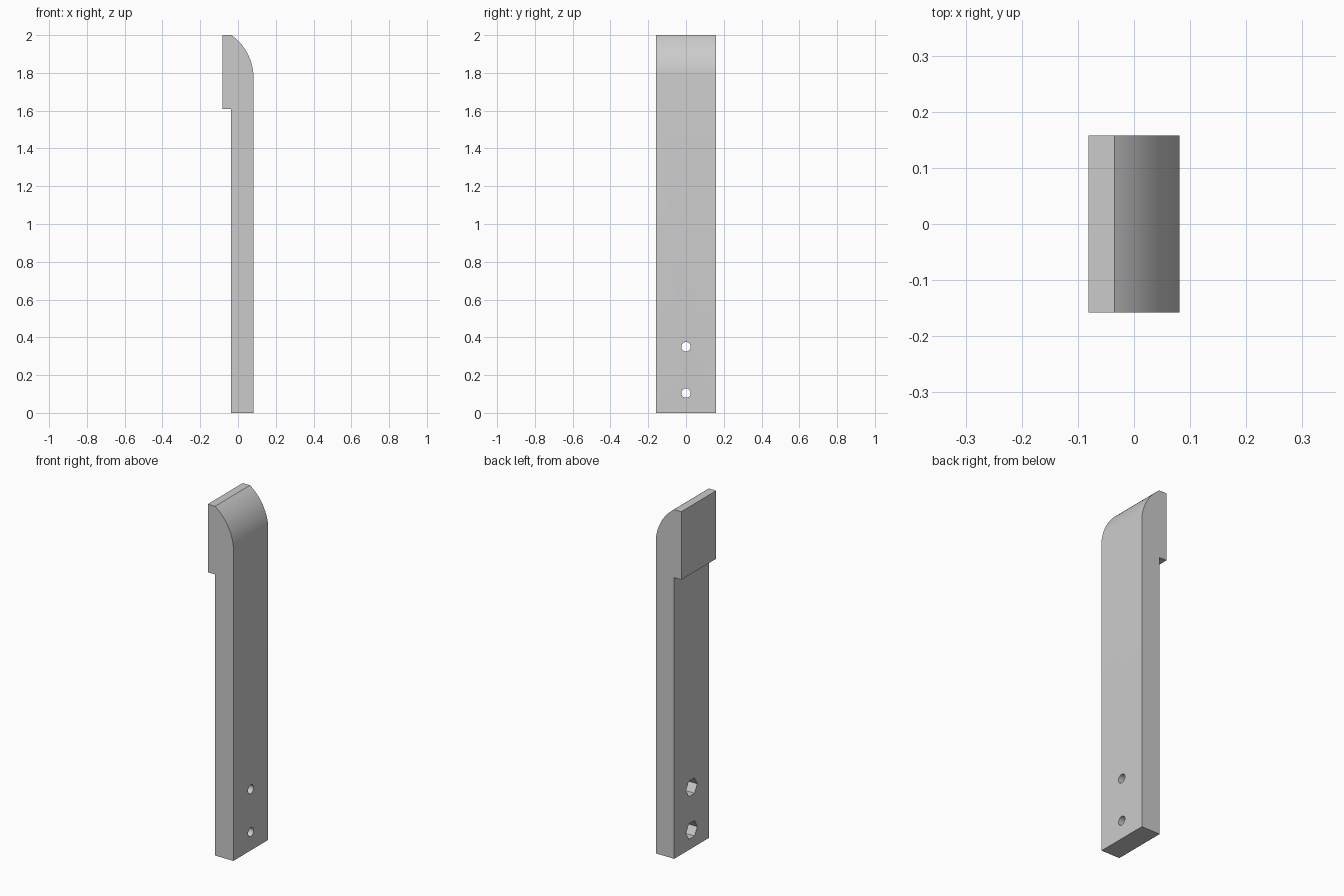
import bpy
import bmesh
from math import radians, sin, cos, pi
from mathutils import Matrix

cube = bpy.data.objects.get("Cube")
if cube:
    bpy.data.objects.remove(cube, do_unlink=True)

HALF_X, HALF_Y, HEIGHT = 0.081, 0.158, 2.0
SHAFT_X = -0.036      # plain face of the shaft, behind the lip
LIP_Z = 1.61          # underside of the lip
HOLE_HEIGHTS = (0.105, 0.35)

grey = bpy.data.materials.new("plain grey")
grey.use_nodes = True
colour = (0.6, 0.6, 0.6, 1)
grey.diffuse_color = colour
grey.node_tree.nodes["Principled BSDF"].inputs["Base Color"].default_value = colour


def add_object(name, bm):
    bmesh.ops.recalc_face_normals(bm, faces=bm.faces)
    mesh = bpy.data.meshes.new(name)
    bm.to_mesh(mesh)
    bm.free()
    mesh.materials.append(grey)
    obj = bpy.data.objects.new(name, mesh)
    bpy.context.collection.objects.link(obj)
    return obj


def rounded_top(radius=0.28, start=5.6, end=54.4, steps=16):
    """Arc from the outer face up to the top edge."""
    cx = HALF_X - radius * cos(radians(start))
    cz = HEIGHT - radius * sin(radians(end))
    angles = [radians(start + (end - start) * i / steps) for i in range(steps + 1)]
    return [(cx + radius * cos(a), cz + radius * sin(a)) for a in angles]


# Side profile: shaft, rounded top and lip, extruded across the width
profile = [(SHAFT_X, 0), (HALF_X, 0)] + rounded_top()
profile += [(-HALF_X, HEIGHT), (-HALF_X, LIP_Z), (SHAFT_X, LIP_Z)]
bm = bmesh.new()
face = bm.faces.new([bm.verts.new((x, -HALF_Y, z)) for x, z in profile])
extruded = bmesh.ops.extrude_face_region(bm, geom=[face])
bmesh.ops.translate(bm, vec=(0, 2 * HALF_Y, 0),
                    verts=[v for v in extruded["geom"] if isinstance(v, bmesh.types.BMVert)])
bar = add_object("hooked_bar", bm)
bpy.context.view_layer.objects.active = bar


def cut(name, sides, radius, x0, x1, z):
    """Cut a prism running along x out of the bar."""
    bm = bmesh.new()
    # Corners of the prism point along the width
    place = Matrix.Translation(((x0 + x1) / 2, 0, z)) @ Matrix.Rotation(pi / 2, 4, "X") \
        @ Matrix.Rotation(pi / 2, 4, "Y") @ Matrix.Rotation(pi / 2, 4, "Z")
    bmesh.ops.create_cone(bm, cap_ends=True, segments=sides, radius1=radius,
                          radius2=radius, depth=x1 - x0, matrix=place)
    # Turn the hexagon so that its flats are at top and bottom
    widest = max(v.co.y for v in bm.verts)
    if sides == 6 and widest < radius * 0.95:
        bmesh.ops.rotate(bm, cent=(0, 0, z), matrix=Matrix.Rotation(pi / 6, 3, "X"), verts=bm.verts)
    cutter = add_object(name, bm)
    cutter.hide_render = True
    mod = bar.modifiers.new(name, "BOOLEAN")
    mod.operation = "DIFFERENCE"
    mod.solver = "EXACT"
    mod.object = cutter
    bpy.ops.object.modifier_apply(modifier=mod.name)
    bpy.data.objects.remove(cutter, do_unlink=True)


# Bolt holes with hexagonal nut pockets on the lip side
for height in HOLE_HEIGHTS:
    cut("nut_pocket_cutter", 6, 0.051, SHAFT_X - 0.05, SHAFT_X + 0.055, height)
    cut("bolt_hole_cutter", 24, 0.025, SHAFT_X - 0.05, HALF_X + 0.05, height)

for obj in bpy.context.selected_objects:
    obj.select_set(False)
bar.select_set(True)
bpy.ops.object.shade_smooth_by_angle(angle=radians(30))
